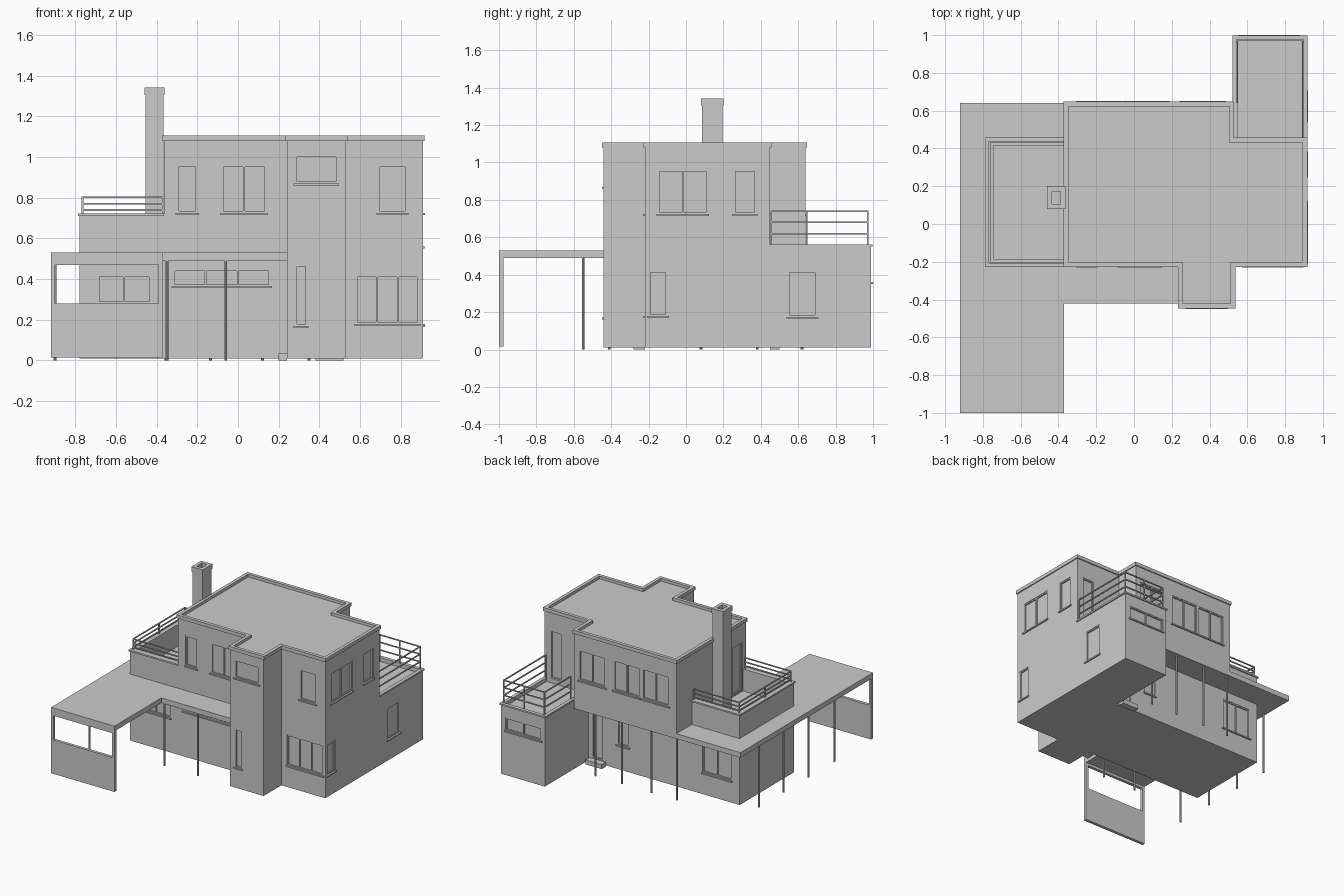
import bpy, bmesh
from mathutils import Vector

if "Cube" in bpy.data.objects:
    bpy.data.objects.remove(bpy.data.objects["Cube"])


def finish(name, bm):
    bmesh.ops.recalc_face_normals(bm, faces=bm.faces)
    me = bpy.data.meshes.new(name)
    bm.to_mesh(me)
    bm.free()
    ob = bpy.data.objects.new(name, me)
    bpy.context.collection.objects.link(ob)
    return ob


def add_box(bm, x, y, z):
    vs = bmesh.ops.create_cube(bm, size=1)["verts"]
    for v in vs:
        v.co = [(a + b) / 2 + c * abs(b - a) for (a, b), c in zip((x, y, z), v.co)]


def boxes(name, items):
    bm = bmesh.new()
    for it in items:
        add_box(bm, *it)
    return finish(name, bm)


def prism(name, pts, z0, z1):
    bm = bmesh.new()
    f = bm.faces.new([bm.verts.new((x, y, z0)) for x, y in pts])
    ext = bmesh.ops.extrude_face_region(bm, geom=[f], use_keep_orig=True)["geom"]
    for v in ext:
        if isinstance(v, bmesh.types.BMVert):
            v.co.z = z1
    return finish(name, bm)


def offset(pts, d, closed):
    """Move a counter-clockwise path outward by d with mitred corners."""
    out, n = [], len(pts)
    for i, p in enumerate(pts):
        move = {}
        for j in ((i - 1), i):
            if closed or 0 <= j < n - 1:
                a, b = Vector(pts[j % n]), Vector(pts[(j + 1) % n])
                t = (b - a).normalized()
                move[j] = Vector((t.y, -t.x)) * d
        out.append(Vector(p) + sum(move.values(), Vector((0, 0))))
    return out


def add_rim(bm, pts, d_out, d_in, z0, z1, closed):
    """Rectangular band that follows a path."""
    o, i = offset(pts, d_out, closed), offset(pts, -d_in, closed)
    rings = [[bm.verts.new((*q, z)) for q, z in ((a, z0), (a, z1), (b, z1), (b, z0))]
             for a, b in zip(o, i)]
    n = len(rings)
    for k in range(n if closed else n - 1):
        r, s = rings[k], rings[(k + 1) % n]
        for c in range(4):
            bm.faces.new((r[c], r[(c + 1) % 4], s[(c + 1) % 4], s[c]))
    if not closed:
        bm.faces.new(rings[0])
        bm.faces.new(rings[-1])


def rim(name, *args):
    bm = bmesh.new()
    add_rim(bm, *args)
    return finish(name, bm)


# Main storeys
ground = prism("ground_floor", [(-.78, -.22), (.24, -.22), (.24, -.44), (.53, -.44), (.53, -.22), (.91, -.22),
               (.91, .99), (.53, .99), (.53, .45), (-.78, .45)], .01, .49)
plan = [(-.365, -.22), (.24, -.22), (.24, -.44), (.53, -.44), (.53, -.22), (.91, -.22),
        (.91, .45), (.52, .45), (.52, .64), (-.365, .64)]
upper = prism("upper_floor", plan, .49, 1.085)
rim("roof_edge", plan, .008, .018, 1.08, 1.107, True)

# Canopy wrapping the front and left side
prism("canopy", [(-.92, -1), (-.37, -1), (-.37, -.42), (.24, -.42), (.24, -.22), (-.78, -.22),
                 (-.78, .45), (-.365, .45), (-.365, .64), (-.92, .64)], .49, .53)

# Carport screen with an open window
Y = (-1, -.977)
boxes("carport_screen", [((-.92, -.37), Y, (.015, .28)), ((-.92, -.37), Y, (.47, .49)),
                         ((-.92, -.9), Y, (.28, .47)), ((-.39, -.37), Y, (.28, .47))])

# Thin support posts
bm = bmesh.new()
for x, y in ([(-.9, y) for y in (-.55, -.23, .08, .38)] + [(x, .62) for x in (-.355, -.135, .12, .35)]
             + [(-.35, -.41), (-.06, -.41)]):
    vs = bmesh.ops.create_cone(bm, cap_ends=True, segments=8, radius1=.007, radius2=.007, depth=.49)["verts"]
    bmesh.ops.translate(bm, vec=(x, y, .245), verts=vs)
finish("support_posts", bm)

# Terraces: parapet wall, cap and floor
left = [(-.365, .45), (-.78, .45), (-.78, -.22), (-.365, -.22)]
back = [(.91, .45), (.91, .99), (.53, .99), (.53, .45)]
rim("left_terrace_wall", left, 0, .035, .49, .71, False)
rim("left_terrace_cap", left, .008, .035, .71, .722, False)
boxes("left_terrace_floor", [((-.745, -.365), (-.185, .415), (.49, .55))])
rim("back_terrace_wall", back, 0, .018, .49, .55, False)
rim("back_terrace_cap", back, .008, .02, .55, .562, False)
boxes("back_terrace_floor", [((.548, .892), (.45, .972), (.49, .53))])


# Railings
def railing(name, path, z0, heights):
    bm = bmesh.new()
    for z in heights:
        add_rim(bm, path, .004, .004, z - .004, z + .004, False)
    mids = [(Vector(a) + Vector(b)) / 2 for a, b in zip(path, path[1:])]
    for x, y in path + [tuple(mids[1])]:
        add_box(bm, (x - .004, x + .004), (y - .004, y + .004), (z0, heights[-1]))
    finish(name, bm)


railing("left_railing", [(-.37, .435), (-.765, .435), (-.765, -.205), (-.37, -.205)], .72, (.74, .77, .803))
railing("back_railing", [(.897, .455), (.897, .972), (.545, .972), (.545, .645)], .56, (.62, .68, .738))

# Chimney with a hollow top
sq = [(-.455, .085), (-.367, .085), (-.367, .195), (-.455, .195)]
rim("chimney_shaft", sq, 0, .022, .55, 1.305, True)
rim("chimney_cap", sq, .005, .022, 1.305, 1.343, True)
boxes("chimney_plug", [((-.433, -.389), (.107, .173), (1.24, 1.28))])

# Windows and doors: recess, frame bars and sill
cuts = {ground: [], upper: []}
frames, sills = [], []
DEPTH = .012


def window(body, side, pos, a0, a1, z0, z1, bars=0, sill=True):
    s = 1 if side in "RB" else -1

    def put(a, d, z):
        e = tuple(sorted((pos + s * d[0], pos + s * d[1])))
        return (a, e, z) if side in "FB" else (e, a, z)

    cuts[body].append(put((a0, a1), (-DEPTH, .03), (z0, z1)))
    w, d = .009, (-DEPTH, -.003)
    frames.extend([put((a0, a1), d, (z0, z0 + w)), put((a0, a1), d, (z1 - w, z1)),
                   put((a0, a0 + w), d, (z0 + w, z1 - w)), put((a1 - w, a1), d, (z0 + w, z1 - w))])
    for i in range(bars):
        c = a0 + (a1 - a0) * (i + 1) / (bars + 1)
        frames.append(put((c - w / 2, c + w / 2), d, (z0 + w, z1 - w)))
    if sill:
        sills.append(put((a0 - .008, a1 + .008), (-DEPTH, .01), (z0 - .01, z0)))


# Front
window(upper, "F", -.22, -.30, -.20, .725, .96)
window(upper, "F", -.22, -.08, .14, .725, .96, 1)
window(upper, "F", -.22, .69, .83, .725, .96)
window(upper, "F", -.44, .28, .49, .87, 1.01)
window(ground, "F", -.22, -.32, .16, .365, .45, 2)
window(ground, "F", -.22, -.69, -.43, .28, .42, 1)
window(ground, "F", -.44, .28, .34, .17, .47)
window(ground, "F", -.22, .58, .89, .18, .42, 2)
# Right
window(ground, "R", .91, -.20, -.10, .18, .42)
window(ground, "R", .91, .545, .70, .175, .42)
window(upper, "R", .91, -.15, .115, .725, .96, 1)
window(upper, "R", .91, .255, .375, .725, .96)
# Back
for a in (-.30, -.05, .25):
    window(upper, "B", .64, a, a + .23, .725, .96, 1)
window(ground, "B", .99, .56, .87, .36, .46, 1)
window(ground, "B", .45, -.71, -.46, .18, .42, 1)
window(ground, "B", .45, .18, .28, .2, .44)
window(ground, "B", .45, .40, .50, .04, .44, 0, False)
window(upper, "B", .45, .76, .86, .565, .94, 0, False)
# Left
window(upper, "L", -.365, -.17, -.05, .56, .94, 0, False)

for body, items in cuts.items():
    cutter = boxes("cutter", items)
    mod = body.modifiers.new("openings", "BOOLEAN")
    mod.operation, mod.solver, mod.object = "DIFFERENCE", "EXACT", cutter
    bpy.context.view_layer.objects.active = body
    bpy.ops.object.modifier_apply(modifier=mod.name)
    bpy.data.objects.remove(cutter)
boxes("window_frames", frames)
boxes("window_sills", sills)

# Door steps
boxes("door_steps", [((.38, .52), (.45, .50), (0, .035)), ((.2, .24), (-.28, -.22), (0, .035))])
